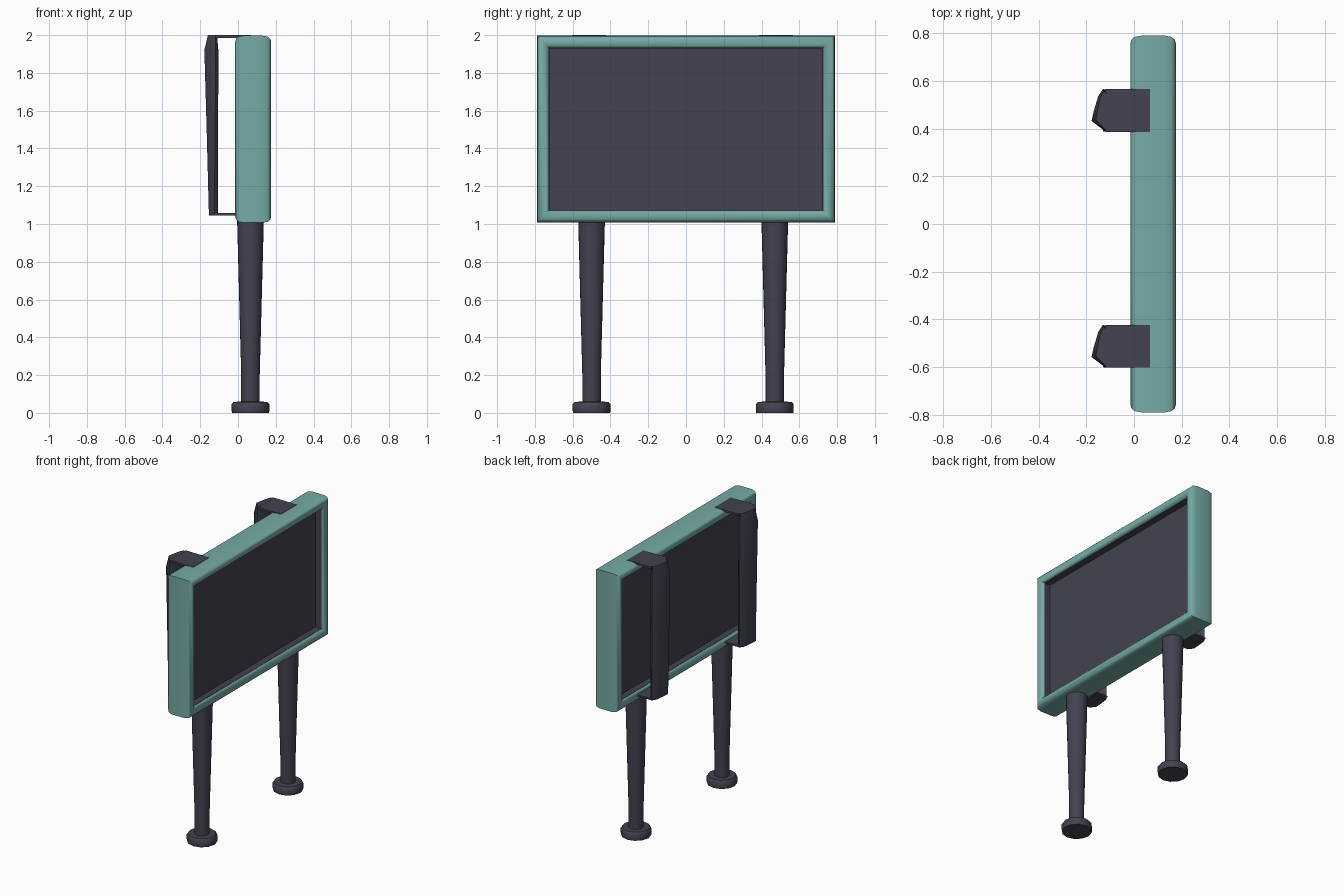
import bpy, bmesh, math

if "Cube" in bpy.data.objects:
    bpy.data.objects.remove(bpy.data.objects["Cube"])


def material(name, rgb):
    m = bpy.data.materials.new(name)
    m.diffuse_color = (*rgb, 1)
    m.use_nodes = True
    m.node_tree.nodes["Principled BSDF"].inputs["Base Color"].default_value = m.diffuse_color
    return m


TEAL = material("teal", (0.180, 0.405, 0.375))
DARK = material("dark slate", (0.056, 0.055, 0.082))


def loft(name, rings, mat, caps=True, closed=False, angle=40):
    """Skin a list of equally long point rings."""
    bm = bmesh.new()
    vs = [[bm.verts.new(p) for p in r] for r in rings]
    n = len(vs[0])
    pairs = list(zip(vs, vs[1:])) + ([(vs[-1], vs[0])] if closed else [])
    for a, b in pairs:
        for i in range(n):
            j = (i + 1) % n
            bm.faces.new((a[i], a[j], b[j], b[i]))
    if caps and not closed:
        bm.faces.new(vs[0])
        bm.faces.new(vs[-1])
    bmesh.ops.recalc_face_normals(bm, faces=bm.faces)
    me = bpy.data.meshes.new(name)
    bm.to_mesh(me)
    bm.free()
    me.materials.append(mat)
    ob = bpy.data.objects.new(name, me)
    bpy.context.collection.objects.link(ob)
    bpy.ops.object.select_all(action='DESELECT')
    ob.select_set(True)
    bpy.context.view_layer.objects.active = ob
    bpy.ops.object.shade_smooth_by_angle(angle=math.radians(angle))
    return ob


def box(name, x0, x1, y0, y1, z0, z1, mat):
    rings = [[(x0, y0, z), (x1, y0, z), (x1, y1, z), (x0, y1, z)] for z in (z0, z1)]
    return loft(name, rings, mat)


def turned(name, x, y, profile, mat, sides=24):
    """Round part from (radius, height) pairs."""
    rings = [[(x + r * math.cos(2 * math.pi * k / sides),
               y + r * math.sin(2 * math.pi * k / sides), z)
              for k in range(sides)] for r, z in profile]
    return loft(name, rings, mat)


MID = 0.0805


def rectangle_sweep(name, section, mat):
    """Sweep (x offset, inset) points around the board outline."""
    rings = [[(MID + x, -0.79 + d, 1.007 + d), (MID + x, 0.79 - d, 1.007 + d),
              (MID + x, 0.79 - d, 1.997 - d), (MID + x, -0.79 + d, 1.997 - d)]
             for x, d in section]
    return loft(name, rings, mat, closed=True, angle=50)


# Rounded frame
half = [(0.050, 0.0), (0.078, 0.005), (0.091, 0.017), (0.0955, 0.033),
        (0.090, 0.052), (0.076, 0.065)]
rectangle_sweep("board_frame", half + [(-x, d) for x, d in reversed(half)], TEAL)

# Dark lining of the recess on both sides
rectangle_sweep("recess_lining", [(0.072, 0.060), (0.072, 0.067),
                                  (-0.072, 0.067), (-0.072, 0.060)], DARK)

# Thin board panel, deeply recessed on both sides
box("board_panel", 0.055, 0.105, -0.735, 0.735, 1.062, 1.942, DARK)

# Hanging bar cross-sections: (x, y offset) at the foot and the head
bar_low = [(-0.143, 0.06), (-0.151, 0.0), (-0.154, -0.055), (-0.125, -0.088),
           (-0.106, -0.075), (-0.106, 0.075), (-0.125, 0.088)]
bar_high = [(-0.150, 0.06), (-0.168, 0.0), (-0.178, -0.045), (-0.118, -0.09),
            (-0.104, -0.075), (-0.104, 0.075), (-0.130, 0.09)]

for side, leg_y, strap_y in (("left", -0.5, -0.513), ("right", 0.47, 0.477)):
    # Tapered leg and wide foot
    turned(side + "_leg", 0.066, leg_y, [(0.049, 0.04), (0.049, 0.2), (0.071, 1.03)], DARK)
    turned(side + "_foot", 0.066, leg_y,
           [(0.098, 0.0), (0.1, 0.012), (0.1, 0.046), (0.09, 0.058), (0.05, 0.06)],
           DARK, sides=12)

    # Rear bar, leaning outward towards a sloped head
    rings = []
    for t, z in ((0, 1.046), (0.5, 1.5), (1, 1.92)):
        rings.append([(a[0] + (b[0] - a[0]) * t, strap_y + a[1] + (b[1] - a[1]) * t, z)
                      for a, b in zip(bar_low, bar_high)])
    rings.append([(-0.125 + (x + 0.125) * 0.65, strap_y + y * 0.9, 2.0)
                  for x, y in bar_high])
    loft(side + "_rear_bar", rings, DARK, angle=60)

    # Hook strap over the top edge and clip under the bottom edge
    box(side + "_top_strap", -0.12, 0.068, strap_y - 0.09, strap_y + 0.09, 1.986, 1.9995, DARK)
    box(side + "_bottom_clip", -0.13, 0.01, strap_y - 0.088, strap_y + 0.088, 1.046, 1.057, DARK)
